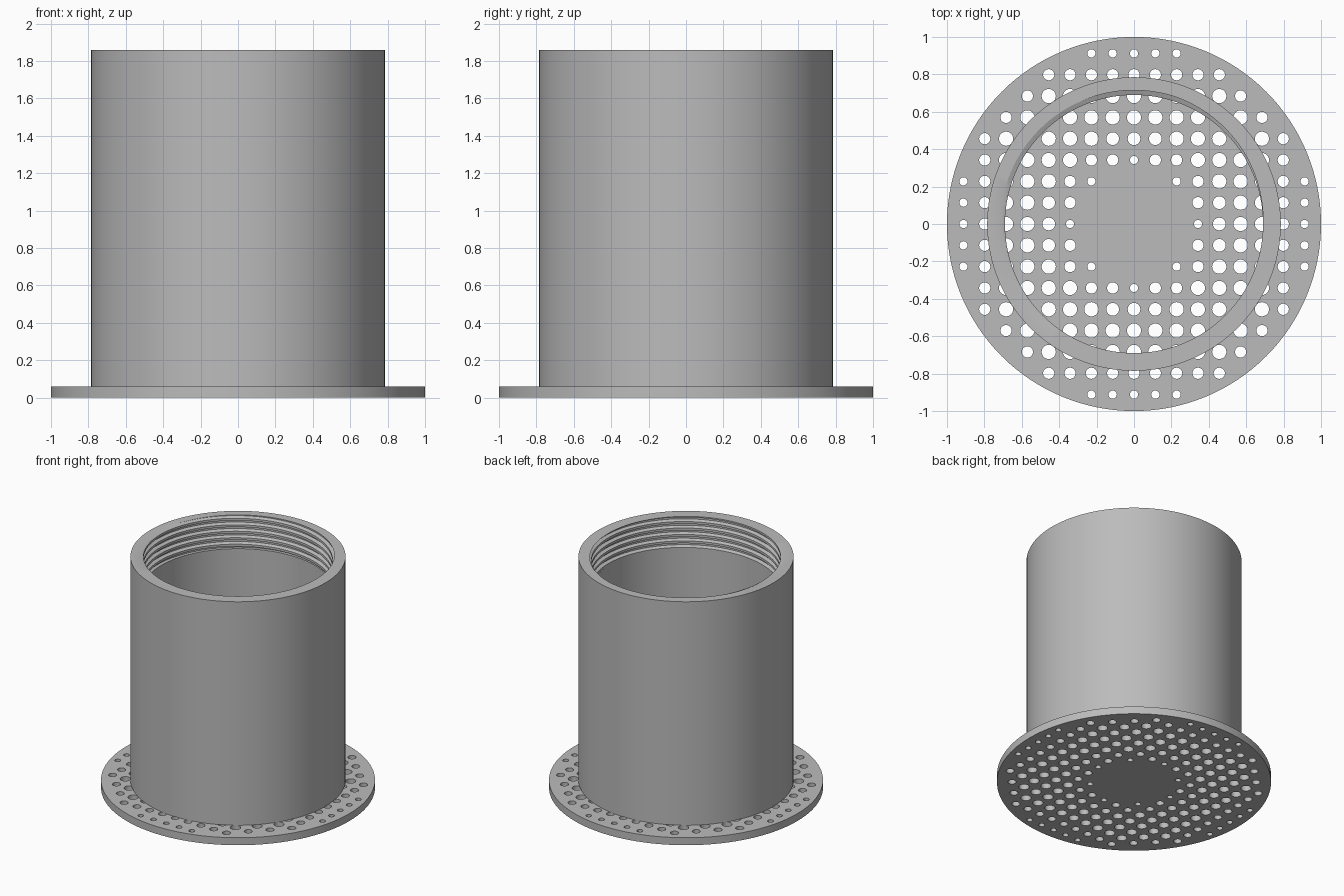
import bpy, bmesh, math

if "Cube" in bpy.data.objects:
    bpy.data.objects.remove(bpy.data.objects["Cube"])

N = 128                       # sides of the round parts
PLATE_R, PLATE_H = 1.0, 0.06
OUT_R, BORE_R, ROOT_R = 0.785, 0.69, 0.715
TOP, THREAD_LOW, PITCH = 1.86, 1.60, 0.052
STEP = 0.114                  # spacing of the drain holes

grey = bpy.data.materials.new("grey plastic")
grey.diffuse_color = (0.5, 0.5, 0.5, 1)
grey.use_nodes = True
grey.node_tree.nodes["Principled BSDF"].inputs["Base Color"].default_value = grey.diffuse_color


def make_object(name, bm):
    bmesh.ops.recalc_face_normals(bm, faces=bm.faces)
    mesh = bpy.data.meshes.new(name)
    bm.to_mesh(mesh)
    bm.free()
    mesh.materials.append(grey)
    obj = bpy.data.objects.new(name, mesh)
    bpy.context.collection.objects.link(obj)
    return obj


def smooth(obj):
    bpy.ops.object.select_all(action='DESELECT')
    obj.select_set(True)
    bpy.context.view_layer.objects.active = obj
    bpy.ops.object.shade_smooth_by_angle(angle=math.radians(25))


def add_cylinder(bm, x, y, r, z0, z1, sides):
    rings = [[bm.verts.new((x + r * math.cos(2 * math.pi * i / sides),
                            y + r * math.sin(2 * math.pi * i / sides), z))
              for i in range(sides)] for z in (z0, z1)]
    bm.faces.new(rings[0][::-1])
    bm.faces.new(rings[1])
    for i in range(sides):
        j = (i + 1) % sides
        bm.faces.new((rings[0][i], rings[0][j], rings[1][j], rings[1][i]))


def hole_radius(i, j):
    d, far = math.hypot(i, j) * STEP, max(abs(i), abs(j))
    if d < 0.30 or d > 0.95:
        return 0
    if d < 0.36 or far == 8:
        return 0.022
    if d < 0.42 or far == 7 or d > 0.88:
        return 0.030
    return 0.034 if d < 0.48 else 0.038


# Perforated base plate
bm = bmesh.new()
add_cylinder(bm, 0, 0, PLATE_R, 0, PLATE_H, N)
plate = make_object("base_plate", bm)
bm = bmesh.new()
for i in range(-8, 9):
    for j in range(-8, 9):
        r = hole_radius(i, j)
        if r:
            add_cylinder(bm, i * STEP, j * STEP, r, -0.05, PLATE_H + 0.05, 24)
cutter = make_object("hole_cutter", bm)
cutter.hide_render = True
cut = plate.modifiers.new("holes", 'BOOLEAN')
cut.operation, cut.solver, cut.object = 'DIFFERENCE', 'EXACT', cutter
bpy.context.view_layer.objects.active = plate
bpy.ops.object.modifier_apply(modifier=cut.name)
bpy.data.objects.remove(cutter)
smooth(plate)

# Thread outline over one pitch: flat crest, slope, flat root, slope
THREAD = [(0.0, BORE_R), (0.35, BORE_R), (0.55, ROOT_R), (0.8, ROOT_R), (1.0, BORE_R)]


def thread_radius(phase):
    phase %= 1
    for (a, ra), (b, rb) in zip(THREAD, THREAD[1:]):
        if phase <= b:
            return ra + (rb - ra) * (phase - a) / (b - a)


def wall_section(turn):
    """Closed wall outline at a given fraction of a turn."""
    pts = [(OUT_R, PLATE_H), (OUT_R, TOP)]
    for k in range(7, -4, -1):
        for p, _ in reversed(THREAD[:-1]):
            z = min(max(THREAD_LOW + (k + p + turn) * PITCH, THREAD_LOW), TOP)
            pts.append((thread_radius((z - THREAD_LOW) / PITCH - turn), z))
    return pts + [(BORE_R, THREAD_LOW), (BORE_R, PLATE_H)]


# Tube with an internal screw thread at the mouth
bm = bmesh.new()
columns = []
for i in range(N + 1):
    a = 2 * math.pi * i / N
    columns.append([bm.verts.new((r * math.cos(a), r * math.sin(a), z))
                    for r, z in wall_section(i / N)])
for c, d in zip(columns, columns[1:]):
    for k in range(len(c)):
        m = (k + 1) % len(c)
        bm.faces.new((c[k], d[k], d[m], c[m]))
bmesh.ops.remove_doubles(bm, verts=bm.verts, dist=1e-4)
bmesh.ops.dissolve_degenerate(bm, edges=bm.edges, dist=1e-5)
smooth(make_object("threaded_tube", bm))
